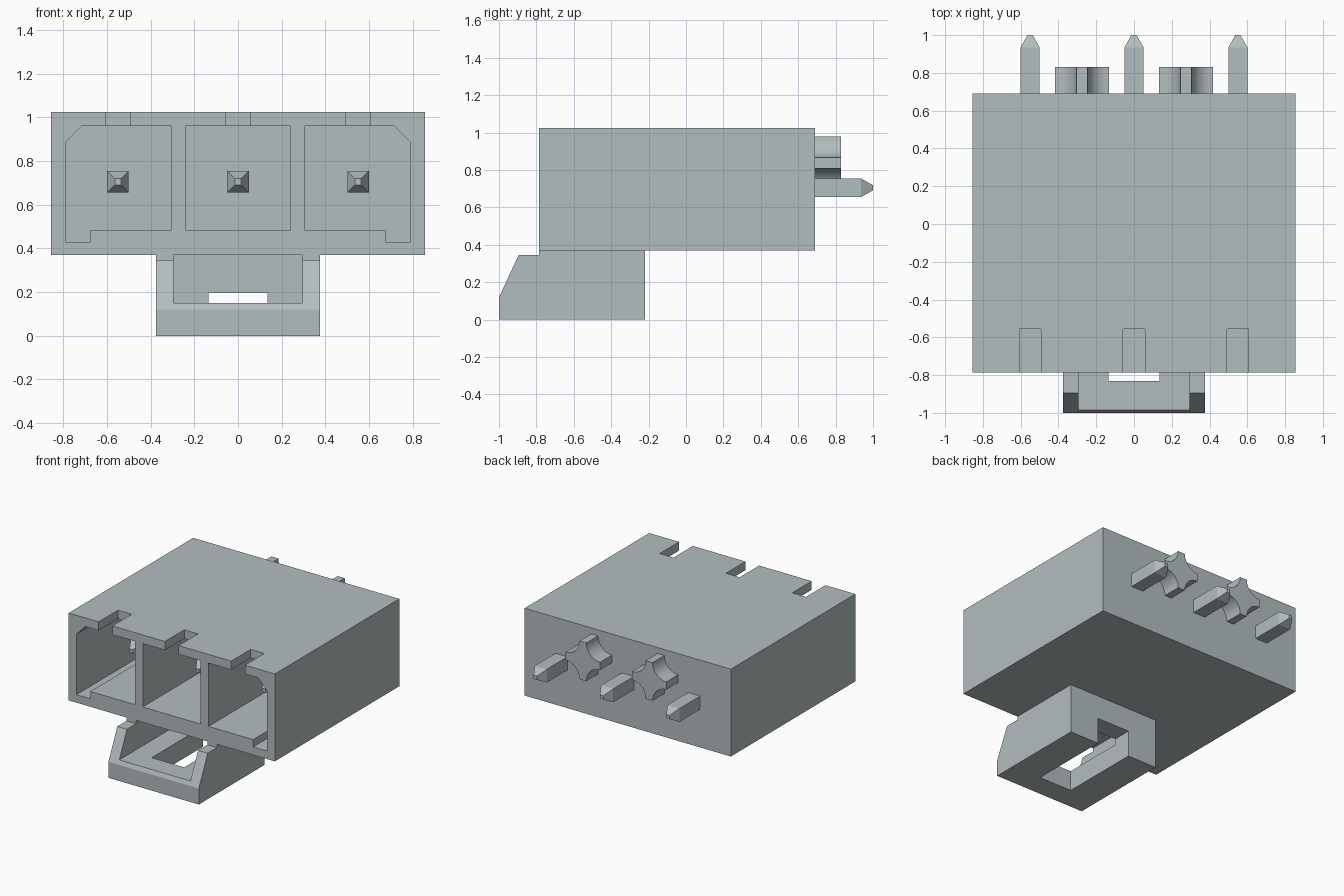
import bpy, bmesh, math

cube = bpy.data.objects.get("Cube")
if cube:
    bpy.data.objects.remove(cube, do_unlink=True)

grey = bpy.data.materials.new("light_grey_plastic")
grey.use_nodes = True
COLOUR = (0.45, 0.51, 0.52, 1)
grey.diffuse_color = COLOUR
grey.node_tree.nodes["Principled BSDF"].inputs["Base Color"].default_value = COLOUR


def make(name, bm):
    bmesh.ops.recalc_face_normals(bm, faces=bm.faces)
    mesh = bpy.data.meshes.new(name)
    bm.to_mesh(mesh)
    bm.free()
    mesh.materials.append(grey)
    obj = bpy.data.objects.new(name, mesh)
    bpy.context.collection.objects.link(obj)
    return obj


def prism(name, profile, start, end, axis="y"):
    """Extrude an (x, z) profile along y, or a (y, z) profile along x."""
    bm = bmesh.new()
    def place(p, t):
        return (p[0], t, p[1]) if axis == "y" else (t, p[0], p[1])
    rings = [[bm.verts.new(place(p, t)) for p in profile] for t in (start, end)]
    n = len(profile)
    for ring in rings:
        bm.faces.new(ring)
    for i in range(n):
        j = (i + 1) % n
        bm.faces.new((rings[0][i], rings[0][j], rings[1][j], rings[1][i]))
    return make(name, bm)


def box(name, x0, x1, y0, y1, z0, z1):
    return prism(name, [(x0, z0), (x1, z0), (x1, z1), (x0, z1)], y0, y1)


def cut(target, cutter):
    cutter.hide_render = True
    mod = target.modifiers.new("cut", "BOOLEAN")
    mod.operation = "DIFFERENCE"
    mod.solver = "EXACT"
    mod.object = cutter
    bpy.context.view_layer.objects.active = target
    bpy.ops.object.modifier_apply(modifier=mod.name)
    bpy.data.objects.remove(cutter, do_unlink=True)


PITCH = 0.55
FRONT, BACK, CAVITY_END = -0.785, 0.69, 0.42

# Housing with three sockets, keyed at the outer corners
housing = box("housing", -0.855, 0.855, FRONT, BACK, 0.37, 1.025)
cut(housing, box("middle_cutter", -0.24, 0.24, -0.9, CAVITY_END, 0.485, 0.96))
keyed = [(0.305, 0.485), (0.675, 0.485), (0.675, 0.43), (0.79, 0.43),
         (0.79, 0.885), (0.715, 0.96), (0.305, 0.96)]
for side in (-1, 1):
    cut(housing, prism("side_cutter", [(side * x, z) for x, z in keyed], -0.9, CAVITY_END))

# Notches in the front edge of the roof
for i in (-1, 0, 1):
    x = i * PITCH
    cut(housing, box("notch_cutter", x - 0.057, x + 0.057, -0.9, -0.555, 0.9, 1.1))

# Latch under the housing, with a recess and a slot open at the back
latch = prism("latch", [(-1, 0), (-0.22, 0), (-0.22, 0.37), (FRONT, 0.37),
                        (FRONT, 0.345), (-0.895, 0.345), (-1, 0.12)],
              -0.375, 0.375, "x")
cut(latch, box("recess_cutter", -0.295, 0.295, -1.1, -0.36, 0.15, 0.45))
cut(latch, box("slot_cutter", -0.135, 0.135, -0.83, -0.1, -0.1, 0.195))


# Square contact pins tapered at both ends
def pin(name, x, z):
    bm = bmesh.new()
    rings = []
    for y, r in ((-0.48, 0.014), (-0.415, 0.05), (0.935, 0.05), (1.0, 0.014)):
        rings.append([bm.verts.new((x + sx * r, y, z + sz * r))
                      for sx, sz in ((-1, -1), (1, -1), (1, 1), (-1, 1))])
    bm.faces.new(rings[0])
    bm.faces.new(rings[-1])
    for a, b in zip(rings, rings[1:]):
        for i in range(4):
            j = (i + 1) % 4
            bm.faces.new((a[i], a[j], b[j], b[i]))
    return make(name, bm)


for i, label in enumerate(("right", "middle", "left")):
    pin(label + "_pin", (i - 1) * PITCH, 0.705)

# Cross-shaped pegs with hollow quarter-round corners
REACH, HOLLOW, STEPS = 0.143, 0.114, 10
for side, label in ((-1, "right"), (1, "left")):
    outline = []
    for corner in range(4):
        angle = math.pi / 4 + corner * math.pi / 2
        cx = REACH * math.sqrt(2) * math.cos(angle)
        cz = REACH * math.sqrt(2) * math.sin(angle)
        for s in range(STEPS + 1):
            a = corner * math.pi / 2 + 1.5 * math.pi - s / STEPS * math.pi / 2
            outline.append((side * PITCH / 2 + cx + HOLLOW * math.cos(a),
                            0.837 + cz + HOLLOW * math.sin(a)))
    peg = prism(label + "_peg", outline, BACK - 0.02, 0.83)
    bpy.ops.object.select_all(action="DESELECT")
    peg.select_set(True)
    bpy.context.view_layer.objects.active = peg
    bpy.ops.object.shade_smooth_by_angle(angle=math.radians(30))
